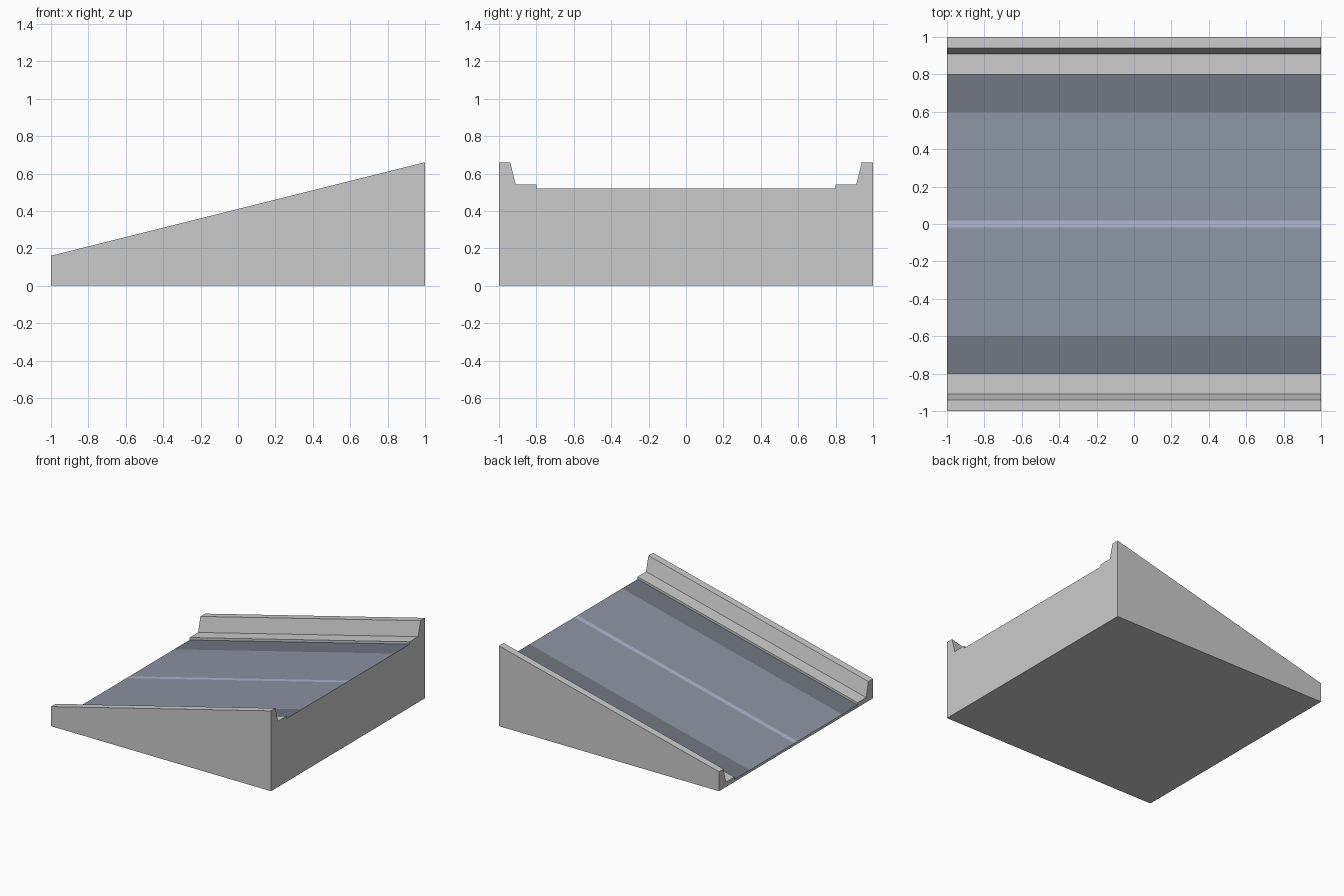
import bpy, bmesh

if "Cube" in bpy.data.objects:
    bpy.data.objects.remove(bpy.data.objects["Cube"])


def material(name, rgb):
    m = bpy.data.materials.new(name)
    m.diffuse_color = (*rgb, 1)
    m.use_nodes = True
    m.node_tree.nodes["Principled BSDF"].inputs["Base Color"].default_value = m.diffuse_color
    return m


GREY, EDGE, LANE, STRIPE = range(4)
materials = [
    material("concrete", (0.8, 0.8, 0.8)),
    material("road_edge", (0.16, 0.18, 0.22)),
    material("road_lane", (0.26, 0.30, 0.37)),
    material("centre_stripe", (0.43, 0.46, 0.62)),
]

# Half cross-section at the low end, outside to centre: (y, z, material of next strip)
half = [(1.0, 0.16, GREY), (0.94, 0.16, GREY), (0.91, 0.04, GREY), (0.80, 0.04, GREY),
        (0.80, 0.02, EDGE), (0.60, 0.02, LANE), (0.02, 0.02, STRIPE)]
RISE = 0.5

# Mirror the section to the other side
top = [(-y, z) for y, z, _ in half] + [(y, z) for y, z, _ in reversed(half)]
strips = [m for _, _, m in half] + [m for _, _, m in reversed(half[:-1])]

bm = bmesh.new()


def section(x, lift):
    pts = [(y, z + lift) for y, z in top] + [(1, 0), (-1, 0)]
    return [bm.verts.new((x, y, z)) for y, z in pts]


low, high = section(-1, 0), section(1, RISE)

# Sloped top strips, then side walls and underside
n = len(low)
for i in range(n):
    j = (i + 1) % n
    f = bm.faces.new((low[i], low[j], high[j], high[i]))
    f.material_index = strips[i] if i < len(strips) else GREY

# End walls
bm.faces.new(low)
bm.faces.new(high)
bmesh.ops.recalc_face_normals(bm, faces=bm.faces)

mesh = bpy.data.meshes.new("road_ramp")
bm.to_mesh(mesh)
bm.free()
for m in materials:
    mesh.materials.append(m)
bpy.context.collection.objects.link(bpy.data.objects.new("road_ramp", mesh))
